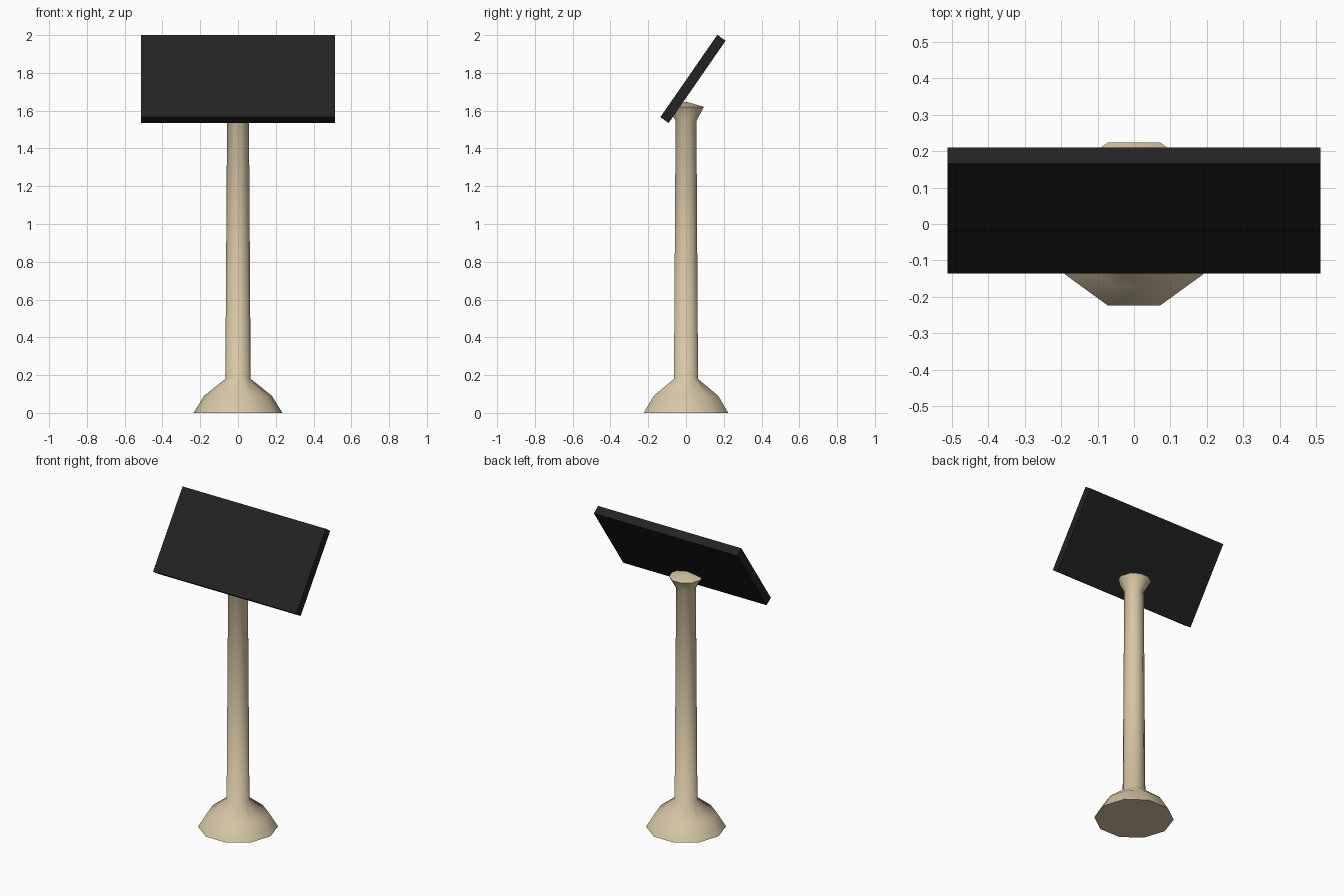
import bpy, bmesh, math

if "Cube" in bpy.data.objects:
    bpy.data.objects.remove(bpy.data.objects["Cube"])


def material(name, rgb):
    m = bpy.data.materials.new(name)
    m.diffuse_color = (*rgb, 1)
    m.use_nodes = True
    m.node_tree.nodes["Principled BSDF"].inputs["Base Color"].default_value = m.diffuse_color
    return m


def add_object(name, bm, mat, smooth):
    bmesh.ops.recalc_face_normals(bm, faces=bm.faces)
    for f in bm.faces:
        f.smooth = smooth
    mesh = bpy.data.meshes.new(name)
    bm.to_mesh(mesh)
    bm.free()
    mesh.materials.append(mat)
    ob = bpy.data.objects.new(name, mesh)
    bpy.context.collection.objects.link(ob)
    return ob


def lathe(name, profile, mat, sides=10):
    """Stack of (radius, z) rings; radius 0 makes an apex."""
    bm = bmesh.new()
    rings = []
    for r, z in profile:
        if r == 0:
            rings.append([bm.verts.new((0, 0, z))] * sides)
        else:
            rings.append([bm.verts.new((r * math.cos(i * math.tau / sides),
                                        r * math.sin(i * math.tau / sides), z))
                          for i in range(sides)])
    for a, b in zip(rings, rings[1:]):
        for i in range(sides):
            j = (i + 1) % sides
            quad = [a[i], a[j], b[j], b[i]]
            bm.faces.new(list(dict.fromkeys(quad)))
    bm.faces.new(rings[0])
    return add_object(name, bm, mat, True)


tan = material("warm_tan", (0.68, 0.57, 0.38))
black = material("panel_black", (0.016, 0.016, 0.016))

# Ten-sided stand: flared foot, slender post, flared head with shallow cone
stand = lathe("stand", [(0.235, 0), (0.18, 0.09), (0.067, 0.18),
                        (0.058, 1.545), (0.1, 1.62), (0, 1.648)], tan)
bpy.context.view_layer.objects.active = stand
stand.select_set(True)
bpy.ops.object.shade_smooth_by_angle(angle=math.radians(50))

# Tilted rectangular panel
bm = bmesh.new()
bmesh.ops.create_cube(bm, size=1)
bmesh.ops.scale(bm, vec=(1.026, 0.53, 0.054), verts=bm.verts)
panel = add_object("panel", bm, black, False)
panel.location = (0, 0.037, 1.768)
panel.rotation_euler = (math.radians(55.3), 0, 0)
